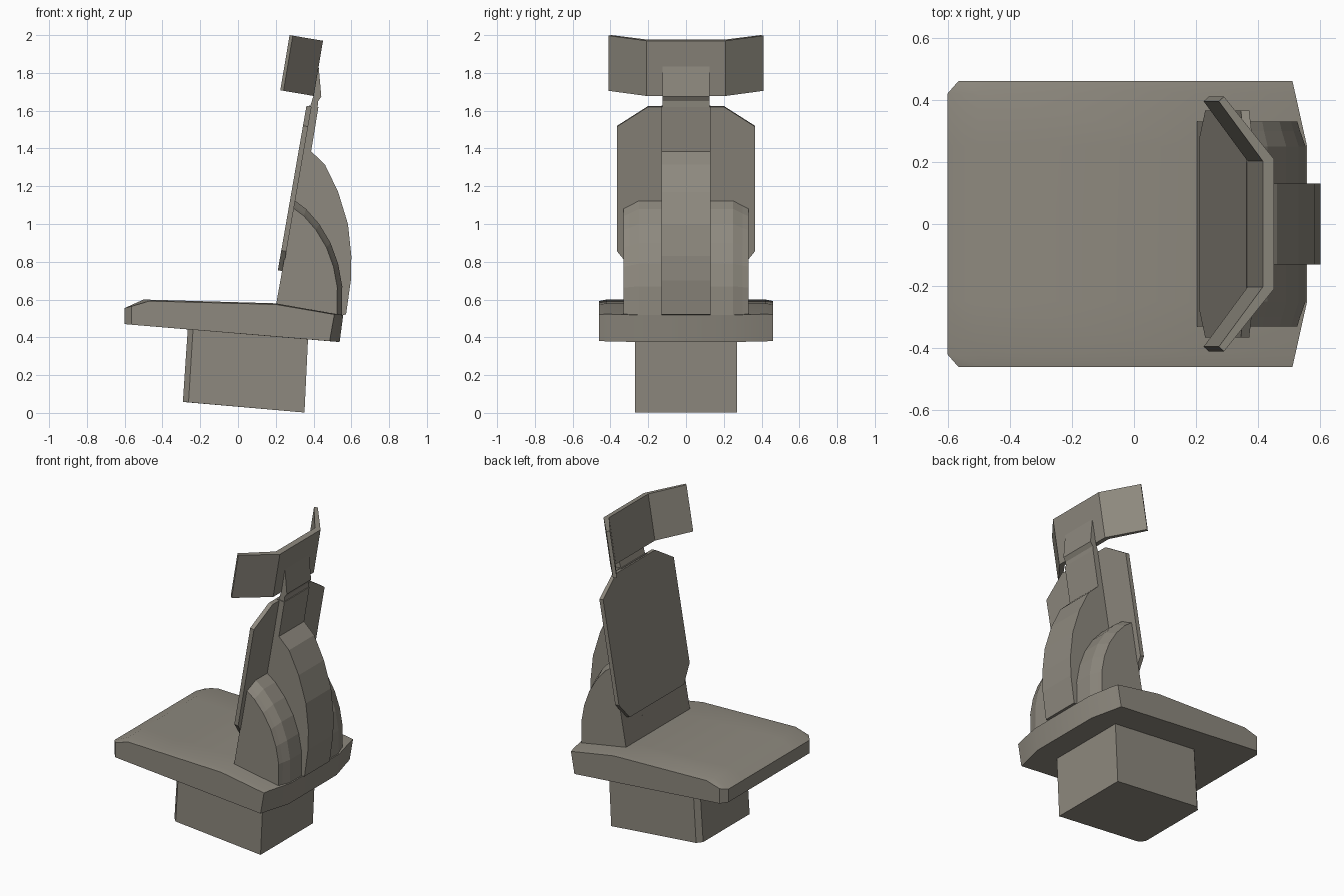
import bpy, bmesh, math

if "Cube" in bpy.data.objects:
    bpy.data.objects.remove(bpy.data.objects["Cube"])

# Warm dark grey used on every part
paint = bpy.data.materials.new("warm_grey")
paint.diffuse_color = (.27, .25, .21, 1)
paint.use_nodes = True
paint.node_tree.nodes["Principled BSDF"].inputs["Base Color"].default_value = paint.diffuse_color


def loft(name, rings):
    """Bridge matching rings of 3D points and cap both ends."""
    bm = bmesh.new()
    loops = [[bm.verts.new(p) for p in ring] for ring in rings]
    n = len(loops[0])
    for a, b in zip(loops, loops[1:]):
        for i in range(n):
            j = (i + 1) % n
            bm.faces.new((a[i], a[j], b[j], b[i]))
    bm.faces.new(loops[0])
    bm.faces.new(loops[-1])
    bmesh.ops.recalc_face_normals(bm, faces=bm.faces)
    mesh = bpy.data.meshes.new(name)
    bm.to_mesh(mesh)
    bm.free()
    mesh.materials.append(paint)
    obj = bpy.data.objects.new(name, mesh)
    bpy.context.collection.objects.link(obj)
    return obj


def mirrored(name, sections):
    """Loft (half width, xz profile) sections, outermost first, across y = 0."""
    full = sections + [(-y, p) for y, p in reversed(sections)]
    return loft(name, [[(x, y, z) for x, z in p] for y, p in full])


# Seat: chamfered front corners, slightly softened top rim, pointed-out back
seat_outer = [(-.565, .467), (-.565, .564), (-.47, .592), (.2, .574), (.51, .521), (.485, .38)]
seat_rim = [(-.6, .47), (-.6, .555), (-.5, .6), (.2, .58), (.519, .523), (.494, .379)]
seat_mid = seat_rim[:4] + [(.557, .518), (.538, .375)]
seat = mirrored("seat", [(.46, seat_outer), (.42, seat_rim), (.25, seat_mid)])
bpy.context.view_layer.objects.active = seat
seat.select_set(True)
bpy.ops.object.shade_smooth_by_angle(angle=math.radians(30))

# Pedestal: tilted block with chamfered front edges
pedestal_side = [(-.262, .056), (.352, .002), (.372, .42), (-.237, .46)]
pedestal_mid = [(-.292, .058)] + pedestal_side[1:3] + [(-.265, .46)]
mirrored("pedestal", [(.27, pedestal_side), (.24, pedestal_mid)])

# Rounded side shell behind the backrest, stepping in towards its sides
shell = [(.19, .5), (.203, .58), (.3, 1.125), (.36, 1.08), (.43, 1.0), (.49, .9),
         (.53, .79), (.552, .67), (.55, .518)]


def shrink(profile, f):
    return [(.2 + (x - .2) * f, .58 + (z - .58) * f) for x, z in profile]


mirrored("back_shell", [(.33, shrink(shell, .925)), (.3, shrink(shell, .95)), (.25, shell)])

# Central spine
mirrored("spine", [(.13, [(.19, .5), (.203, .58), (.345, 1.385), (.387, 1.385), (.46, 1.315),
                          (.53, 1.17), (.582, 1.0), (.6, .83), (.597, .7), (.572, .52)])])

# Backrest panel: eight-sided board leaning back
outline = [(.28, .755), (.365, .86), (.365, 1.52), (.2, 1.625),
           (-.2, 1.625), (-.365, 1.52), (-.365, .86), (-.28, .755)]
loft("backrest_panel", [[(.21 + (z - .75) * .174 + d, y, z - d * .17) for y, z in outline]
                        for d in (0, .027)])

# Neck post carrying the headrest
mirrored("lower_neck", [(.13, [(.33, 1.385), (.387, 1.385), (.426, 1.62), (.375, 1.627)])])
mirrored("upper_neck", [(.125, [(.375, 1.6), (.42, 1.6), (.424, 1.65), (.441, 1.675),
                                (.425, 1.855), (.4, 1.68)])])

# Headrest: centre plate with two angled wings, tilted back
plan = [(.45, .21), (.29, .41), (.273, .395), (.415, .202),
        (.415, -.202), (.273, -.395), (.29, -.41), (.45, -.21)]
loft("headrest", [[(x - dx, y, 1.97 + (.45 - x) * .17 - dz) for x, y in plan]
                  for dx, dz in ((0, 0), (.049, .292))])
